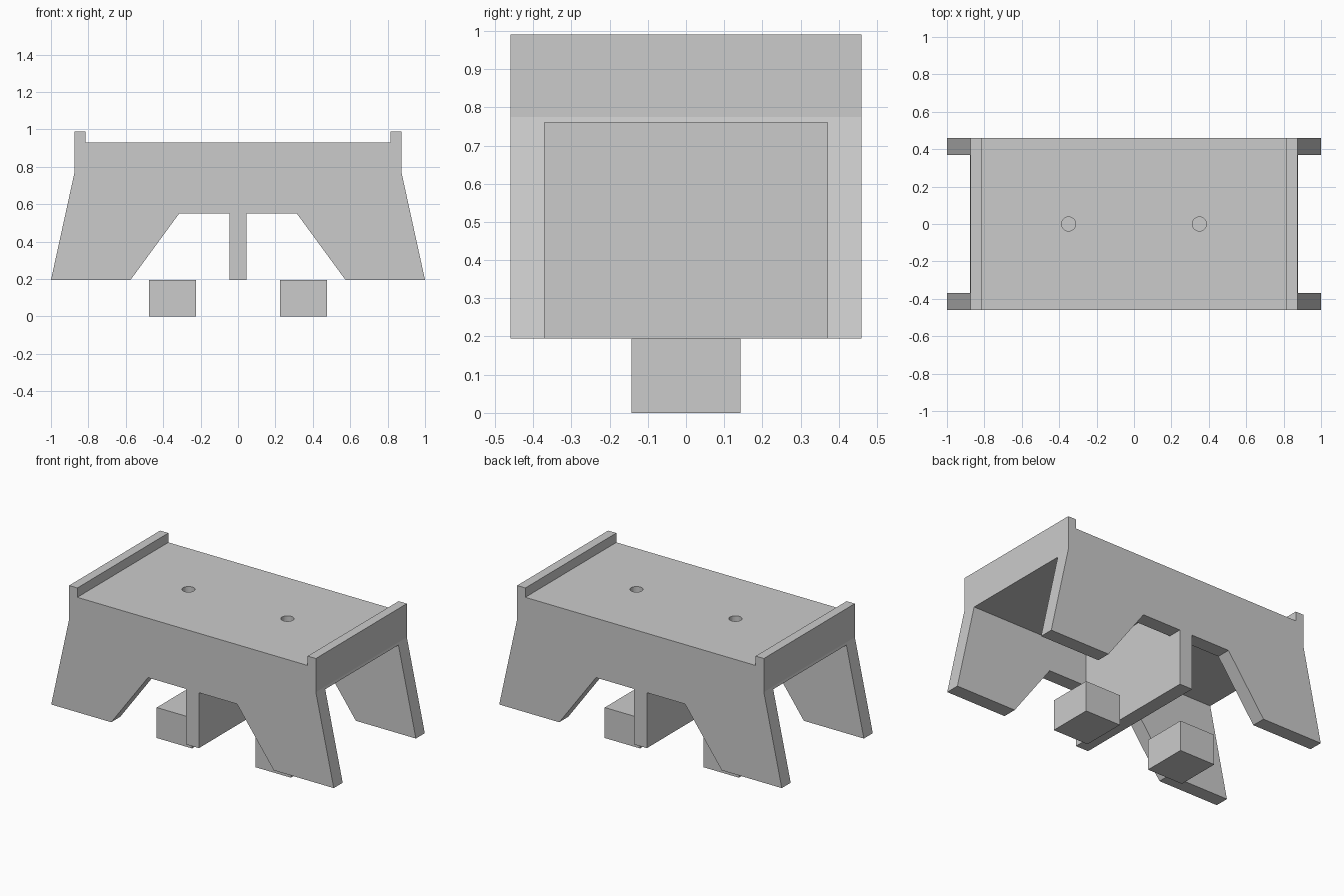
import bpy
import bmesh

cube = bpy.data.objects.get("Cube")
if cube:
    bpy.data.objects.remove(cube, do_unlink=True)

DEPTH = 0.46      # half depth of the stand
INNER = 0.37      # half depth between the side walls
RIB = 0.045       # half width of the centre rib
FOOT_Z = 0.195    # underside of legs and rib

grey = bpy.data.materials.new("plain grey")
grey.use_nodes = True
grey.diffuse_color = (0.6, 0.6, 0.6, 1)
grey.node_tree.nodes["Principled BSDF"].inputs["Base Color"].default_value = (0.6, 0.6, 0.6, 1)


def make_object(name, bm):
    bmesh.ops.recalc_face_normals(bm, faces=bm.faces)
    mesh = bpy.data.meshes.new(name)
    bm.to_mesh(mesh)
    bm.free()
    mesh.materials.append(grey)
    obj = bpy.data.objects.new(name, mesh)
    bpy.context.collection.objects.link(obj)
    return obj


def box(name, x0, x1, half_y, z0, z1):
    bm = bmesh.new()
    bmesh.ops.create_cube(bm, size=1)
    bmesh.ops.scale(bm, vec=(x1 - x0, 2 * half_y, z1 - z0), verts=bm.verts)
    bmesh.ops.translate(bm, vec=((x0 + x1) / 2, 0, (z0 + z1) / 2), verts=bm.verts)
    return make_object(name, bm)


def cylinder(name, x, radius, z0, z1):
    bm = bmesh.new()
    bmesh.ops.create_cone(bm, cap_ends=True, segments=32, radius1=radius,
                          radius2=radius, depth=z1 - z0)
    bmesh.ops.translate(bm, vec=(x, 0, (z0 + z1) / 2), verts=bm.verts)
    return make_object(name, bm)


def cut(target, cutter):
    cutter.hide_render = True
    cutter.hide_viewport = True
    cutter.display_type = 'WIRE'
    mod = target.modifiers.new(cutter.name, 'BOOLEAN')
    mod.operation = 'DIFFERENCE'
    mod.solver = 'EXACT'
    mod.object = cutter


# Stand: half profile from the rib round the leg to the lip, mirrored and extruded
half = [(RIB, FOOT_Z), (RIB, 0.55), (0.315, 0.55), (0.575, FOOT_Z), (1.0, FOOT_Z),
        (0.873, 0.775), (0.873, 0.99), (0.815, 0.99), (0.815, 0.93)]
outline = half + [(-x, z) for x, z in reversed(half)]
bm = bmesh.new()
face = bm.faces.new([bm.verts.new((x, -DEPTH, z)) for x, z in outline])
swept = bmesh.ops.extrude_face_region(bm, geom=[face])
bmesh.ops.translate(bm, vec=(0, 2 * DEPTH, 0),
                    verts=[v for v in swept["geom"] if isinstance(v, bmesh.types.BMVert)])
stand = make_object("stand", bm)

for side, s in (("left", 1), ("right", -1)):
    # Open bay under the deck, between the side walls and the rib
    x0, x1 = sorted((s * RIB, s * 1.1))
    cut(stand, box(side + "_bay_cutter", x0, x1, INNER, 0.1, 0.76))
    # Round hole through the deck
    cut(stand, cylinder(side + "_hole_cutter", s * 0.35, 0.038, 0.7, 1.0))
    # Loose block below the hole
    x0, x1 = sorted((s * 0.225, s * 0.475))
    box(side + "_block", x0, x1, 0.143, 0, FOOT_Z)
